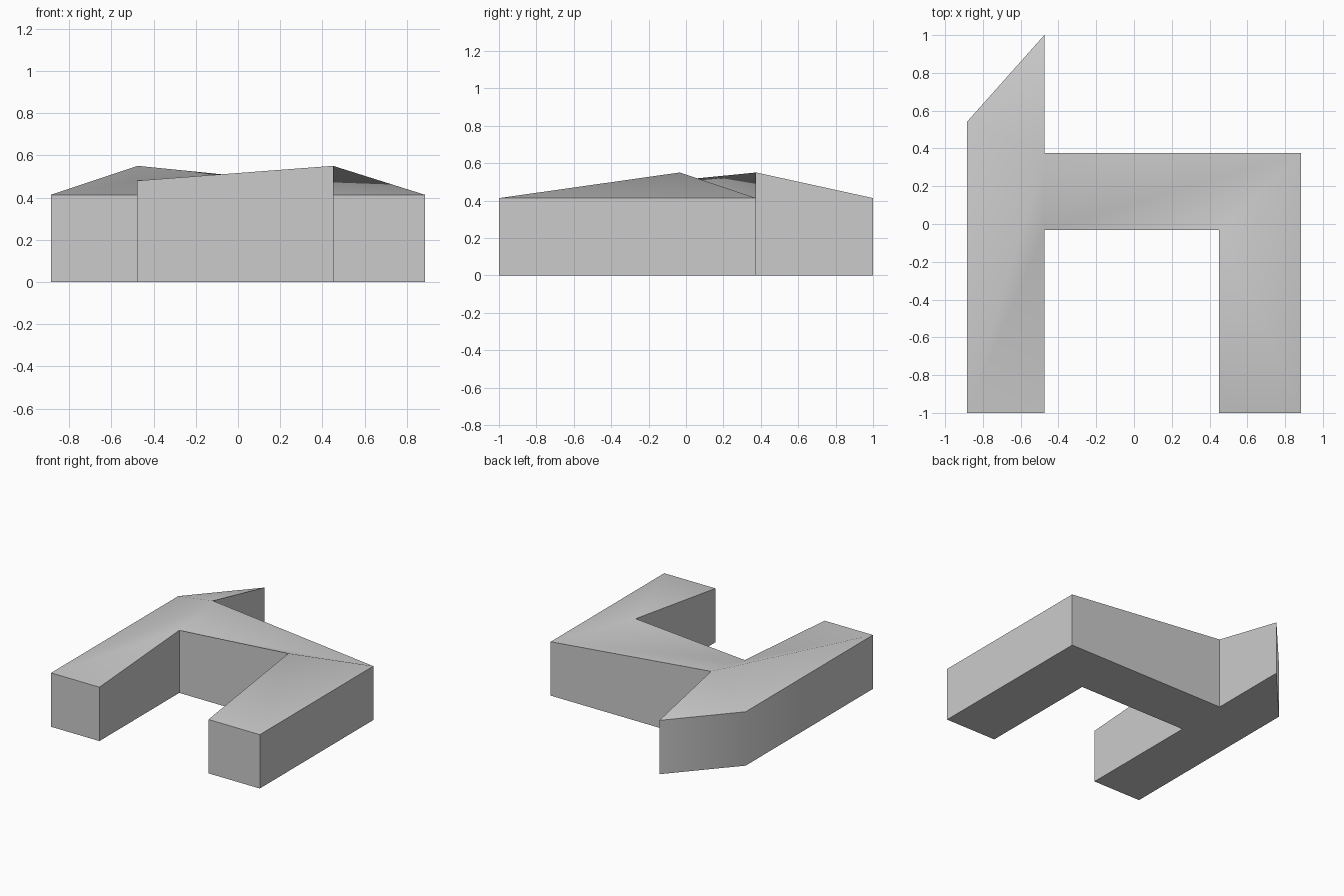
import bpy, bmesh, math

cube = bpy.data.objects.get("Cube")
if cube:
    bpy.data.objects.remove(cube, do_unlink=True)

EAVE = 0.413
PEAK = 0.55
VALLEY = 0.48

# Plan corners, counter-clockwise, with the roof height at each
corners = {
    "right_front_outer": (-0.885, -1, EAVE),
    "right_front_inner": (-0.475, -1, EAVE),
    "court_right": (-0.475, -0.033, VALLEY),
    "court_left": (0.45, -0.033, PEAK),
    "left_front_inner": (0.45, -1, EAVE),
    "left_front_outer": (0.885, -1, EAVE),
    "left_back": (0.885, 0.375, EAVE),
    "wing_joint": (-0.475, 0.375, PEAK),
    "wing_tip": (-0.475, 1, EAVE),
    "right_back": (-0.885, 0.54, EAVE),
}

# Roof planes that rise towards the inner corners
roof_planes = [
    ("right_front_outer", "right_front_inner", "court_right"),
    ("right_front_outer", "court_right", "wing_joint"),
    ("right_front_outer", "wing_joint", "right_back"),
    ("wing_joint", "wing_tip", "right_back"),
    ("court_right", "left_back", "wing_joint"),
    ("court_right", "court_left", "left_back"),
    ("court_left", "left_front_outer", "left_back"),
    ("court_left", "left_front_inner", "left_front_outer"),
]

# One flat grey for the whole building
grey = bpy.data.materials.new("light_grey")
grey.use_nodes = True
colour = (0.6, 0.6, 0.6, 1)
grey.diffuse_color = colour
grey.node_tree.nodes["Principled BSDF"].inputs["Base Color"].default_value = colour

bm = bmesh.new()
base = {n: bm.verts.new((x, y, 0)) for n, (x, y, z) in corners.items()}
top = {n: bm.verts.new(p) for n, p in corners.items()}

# Floor and outer walls
names = list(corners)
bm.faces.new([base[n] for n in reversed(names)])
for a, b in zip(names, names[1:] + names[:1]):
    bm.faces.new((base[a], base[b], top[b], top[a]))

# Roof
for plane in roof_planes:
    bm.faces.new([top[n] for n in plane])
bmesh.ops.recalc_face_normals(bm, faces=bm.faces)

mesh = bpy.data.meshes.new("building_block")
bm.to_mesh(mesh)
bm.free()
mesh.materials.append(grey)
block = bpy.data.objects.new("building_block", mesh)
bpy.context.collection.objects.link(block)

# Soft roof shading with sharp eaves and wall corners
bpy.ops.object.select_all(action="DESELECT")
block.select_set(True)
bpy.context.view_layer.objects.active = block
bpy.ops.object.shade_smooth_by_angle(angle=math.radians(45))
